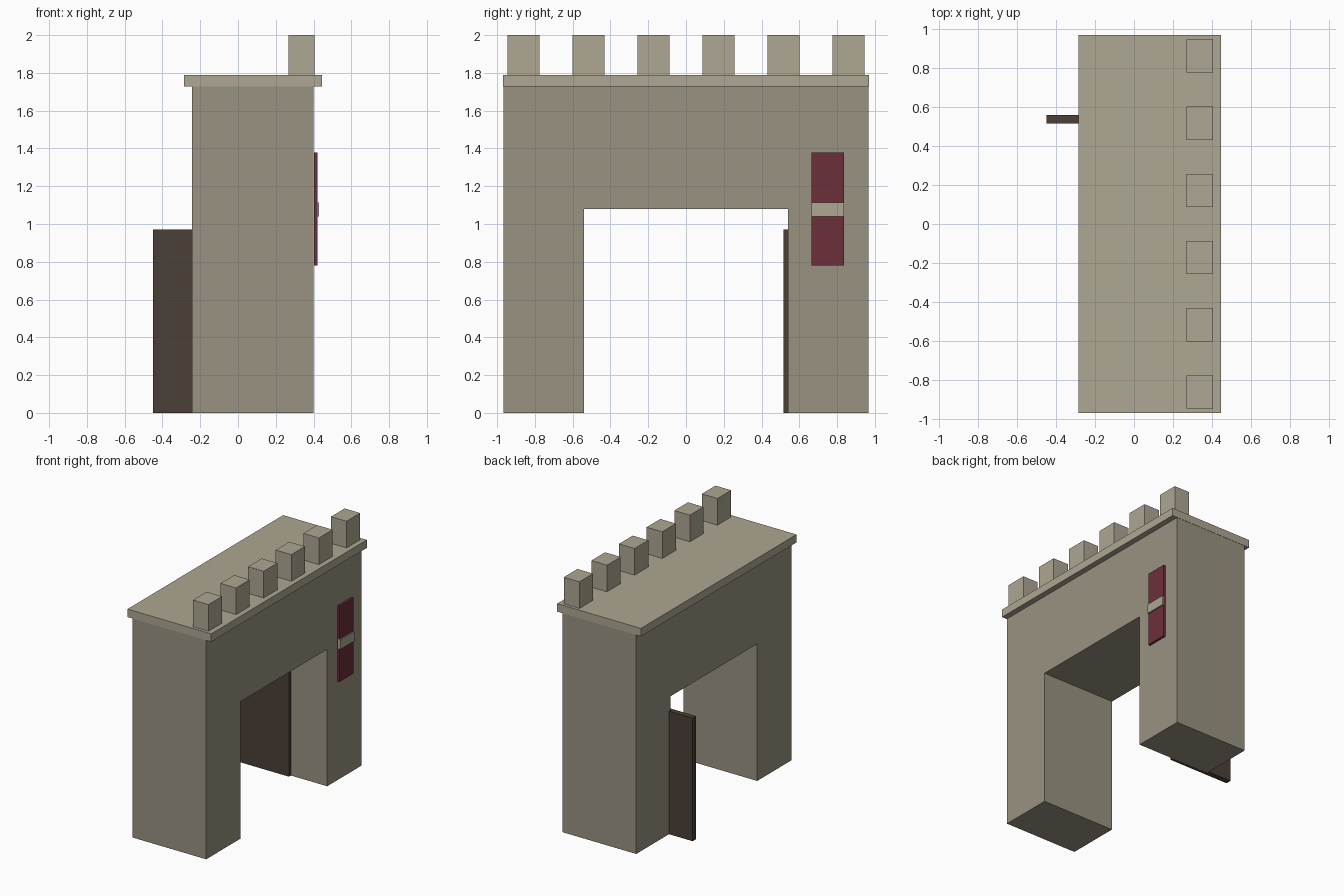
import bpy, bmesh

if "Cube" in bpy.data.objects:
    bpy.data.objects.remove(bpy.data.objects["Cube"])


def material(name, rgb):
    m = bpy.data.materials.new(name)
    m.diffuse_color = (*rgb, 1.0)
    m.use_nodes = True
    m.node_tree.nodes["Principled BSDF"].inputs["Base Color"].default_value = m.diffuse_color
    return m


STONE = material("stone", (0.32, 0.29, 0.22))
TRIM = material("pale_stone", (0.42, 0.385, 0.29))
WOOD = material("dark_wood", (0.07, 0.05, 0.038))
CLOTH = material("red_cloth", (0.15, 0.028, 0.042))


def finish(name, bm, mat):
    bmesh.ops.recalc_face_normals(bm, faces=bm.faces)
    mesh = bpy.data.meshes.new(name)
    bm.to_mesh(mesh)
    bm.free()
    mesh.materials.append(mat)
    ob = bpy.data.objects.new(name, mesh)
    bpy.context.collection.objects.link(ob)
    return ob


def box(name, x, y, z, mat):
    """Box from (min, max) ranges on each axis."""
    bm = bmesh.new()
    bmesh.ops.create_cube(bm, size=1)
    for v in bm.verts:
        v.co = [(r[0] + r[1]) / 2 + c * (r[1] - r[0]) for r, c in zip((x, y, z), v.co)]
    return finish(name, bm, mat)


# Gate wall: doorway profile in the YZ plane, extruded through the depth
half = [(0.54, 1.08), (0.54, 0), (0.967, 0), (0.967, 1.727)]
outline = half + [(-y, z) for y, z in reversed(half)]
bm = bmesh.new()
face = bm.faces.new([bm.verts.new((-0.243, y, z)) for y, z in outline])
ext = bmesh.ops.extrude_face_region(bm, geom=[face])
bmesh.ops.translate(bm, vec=(0.643, 0, 0),
                    verts=[v for v in ext["geom"] if isinstance(v, bmesh.types.BMVert)])
finish("gate_wall", bm, STONE)

# Walkway slab and the row of merlons along its outer edge
box("walkway_slab", (-0.285, 0.445), (-0.969, 0.969), (1.727, 1.79), TRIM)
for i in range(6):
    y = -0.86 + i * 0.344
    box(f"merlon_{i + 1}", (0.268, 0.404), (y - 0.085, y + 0.085), (1.79, 2.0), TRIM)

# Open door leaf, folded back against the passage side
box("door_leaf", (-0.449, 0.083), (0.516, 0.559), (0, 0.97), WOOD)

# Hanging banner with a pale band
box("banner", (0.402, 0.42), (0.665, 0.836), (0.78, 1.378), CLOTH)
box("banner_band", (0.408, 0.43), (0.665, 0.836), (1.04, 1.115), TRIM)
